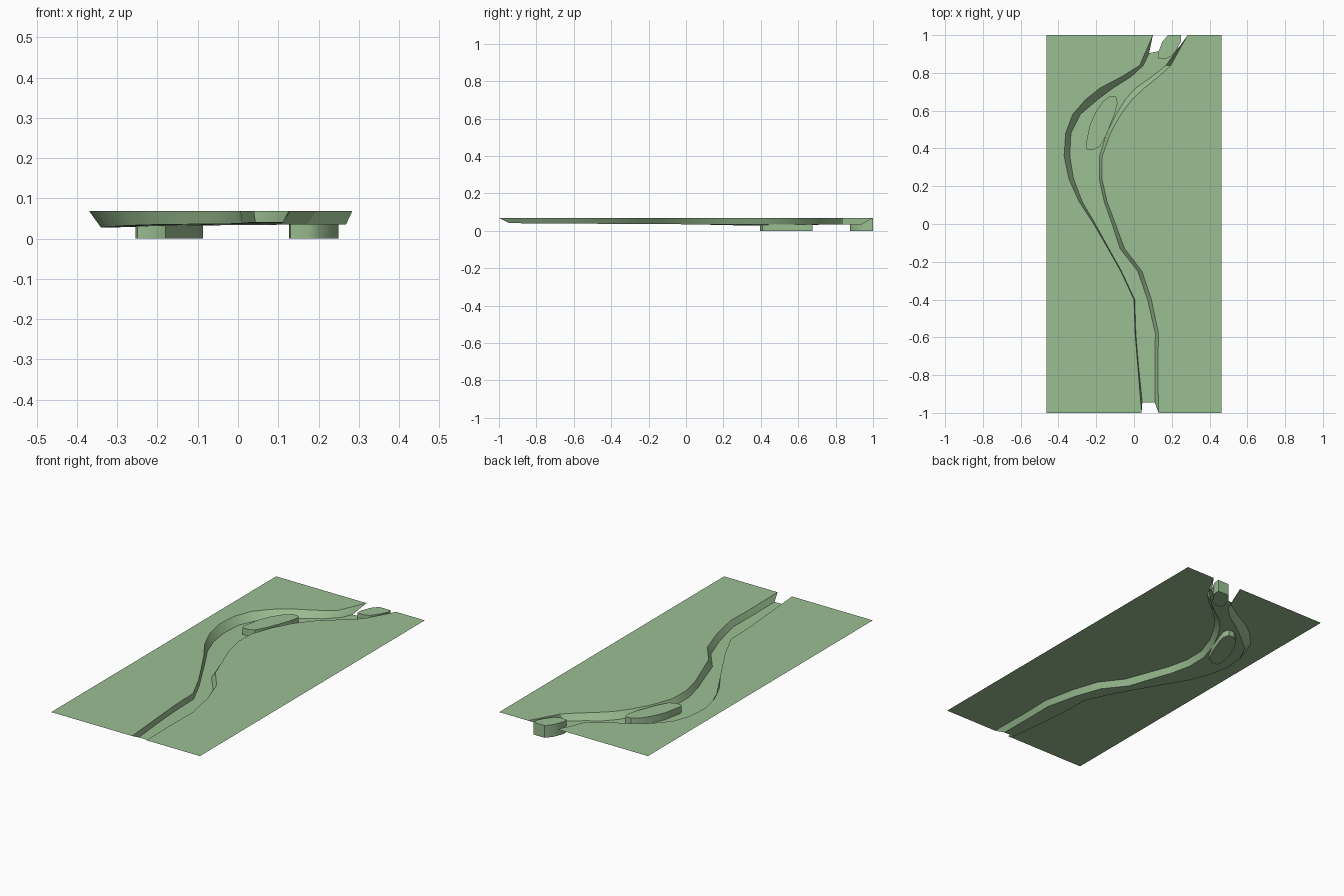
import bpy, bmesh

TOP = 0.069
mat = bpy.data.materials.new("sage_green")
mat.diffuse_color = (0.33, 0.52, 0.29, 1)


def finish(name, bm):
    mesh = bpy.data.meshes.new(name)
    bm.to_mesh(mesh)
    bm.free()
    obj = bpy.data.objects.new(name, mesh)
    bpy.context.collection.objects.link(obj)
    mesh.materials.append(mat)
    bpy.ops.object.select_all(action='DESELECT')
    obj.select_set(True)
    bpy.context.view_layer.objects.active = obj
    bpy.ops.object.shade_smooth_by_angle(angle=0.5)


# River stations: y, left bank top, left bed edge, right bed edge, right bank top
STATIONS = [
    (-1.00, 0.040, 0.044, 0.110, 0.130),
    (-0.75, 0.020, 0.023, 0.110, 0.126),
    (-0.58, 0.006, 0.009, 0.113, 0.130),
    (-0.40, 0.000, 0.004, 0.072, 0.092),
    (-0.25, -0.070, -0.066, 0.020, 0.042),
    (-0.13, -0.138, -0.133, -0.074, -0.050),
    (0.00, -0.213, -0.205, -0.116, -0.098),
    (0.12, -0.292, -0.275, -0.158, -0.143),
    (0.24, -0.345, -0.320, -0.184, -0.170),
    (0.36, -0.370, -0.340, -0.182, -0.168),
    (0.48, -0.362, -0.334, -0.145, -0.125),
    (0.58, -0.325, -0.285, -0.095, -0.070),
    (0.66, -0.255, -0.190, -0.045, -0.010),
    (0.72, -0.180, -0.110, 0.010, 0.055),
    (0.78, -0.065, -0.015, 0.095, 0.130),
    (0.84, 0.030, 0.020, 0.170, 0.195),
    (1.00, 0.100, 0.080, 0.268, 0.284),
]

# Flat land, both banks and river bed as one open sheet
bm = bmesh.new()
rows = []
for y, lt, lb, rb, rt in STATIONS:
    bed = 0.035 if y > 0 else 0.035 - 0.006 * y
    dip = 0.009 * max(0, 1 - abs(y - 0.42) / 0.4)
    lb = max(lb, lt + 0.004) if y < 0.8 else max(lb, lt - 0.02) + (0.03 if y < 1 else 0)
    ly = ry = y
    if y == 1:
        lb, ly, ry = 0.08, 0.905, 0.94
    elif y == -1:
        ly = ry = -0.945
    pts = [(-0.463, y, TOP), (lt, y, TOP), (lb, ly, bed - dip),
           (rb, ry, bed - dip * 0.3), (rt, y, TOP), (0.463, y, TOP)]
    rows.append([bm.verts.new(p) for p in pts])
for a, b in zip(rows, rows[1:]):
    for i in range(5):
        bm.faces.new((a[i], a[i + 1], b[i + 1], b[i]))
finish("river_valley", bm)


# Islands standing in the river
def island(name, outline):
    bm = bmesh.new()
    base = bm.faces.new([bm.verts.new((x, y, 0)) for x, y in outline])
    ext = bmesh.ops.extrude_face_region(bm, geom=[base], use_keep_orig=True)
    for v in ext["geom"]:
        if isinstance(v, bmesh.types.BMVert):
            v.co.z = TOP
    bmesh.ops.recalc_face_normals(bm, faces=bm.faces)
    finish(name, bm)


island("middle_island", [
    (-0.25, 0.395), (-0.21, 0.395), (-0.18, 0.41), (-0.145, 0.475),
    (-0.10, 0.59), (-0.087, 0.64), (-0.095, 0.675), (-0.13, 0.675),
    (-0.165, 0.65), (-0.205, 0.59), (-0.235, 0.52), (-0.255, 0.42)])
island("upper_island", [
    (0.13, 0.877), (0.175, 0.877), (0.20, 0.89), (0.23, 0.93), (0.25, 0.97),
    (0.25, 1.0), (0.18, 1.0), (0.15, 0.965), (0.127, 0.905)])
